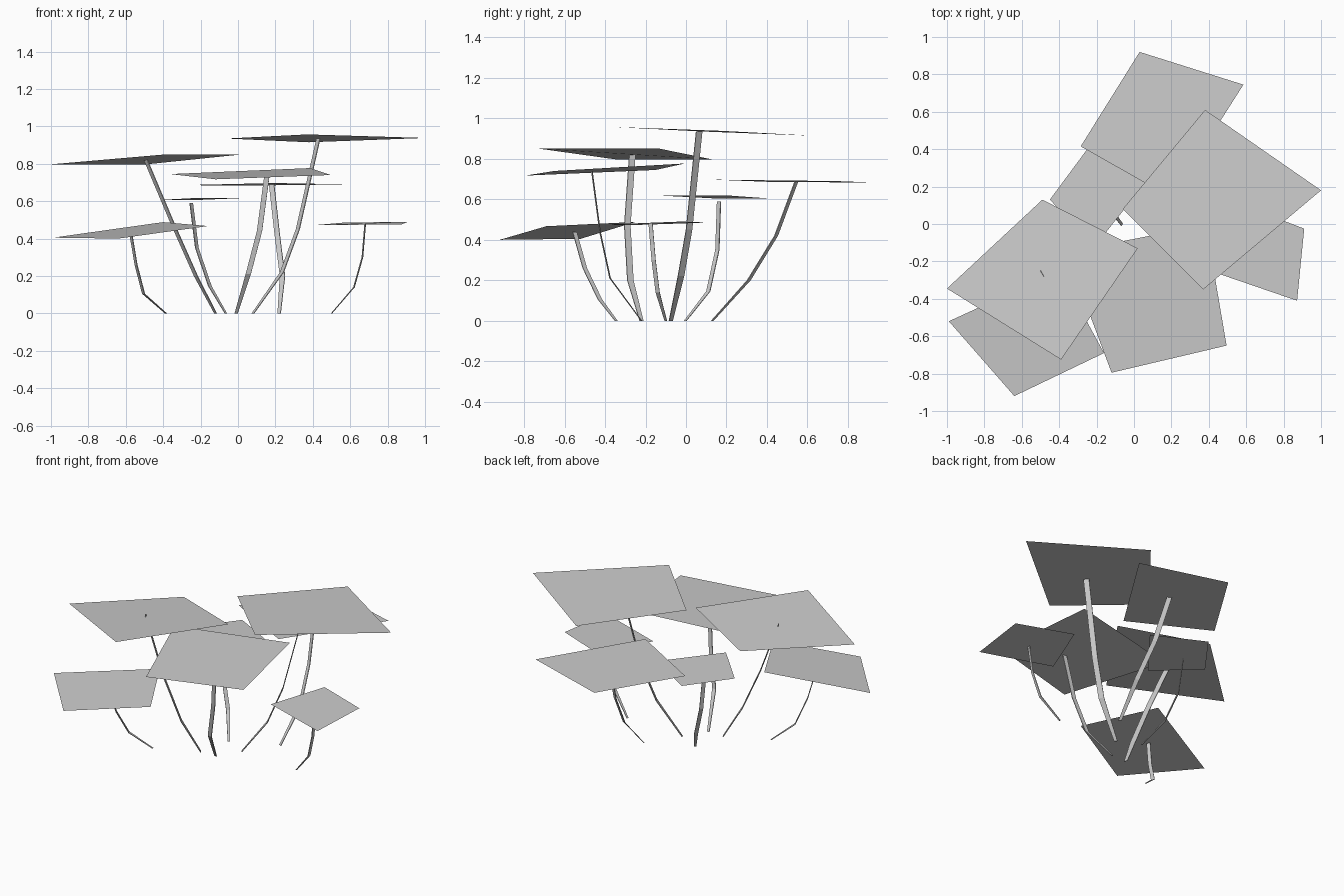
import bpy
from mathutils import Vector


def add_mesh(name, verts, faces):
    mesh = bpy.data.meshes.new(name)
    mesh.from_pydata([tuple(v) for v in verts], [], faces)
    obj = bpy.data.objects.new(name, mesh)
    bpy.context.collection.objects.link(obj)
    return obj


def add_stem(name, path, side, thick=0.005):
    """Thin rectangular strip swept along a path; side = full width vector (x, y)."""
    half = Vector((side[0], side[1], 0)) / 2
    across = Vector((-side[1], side[0], 0)).normalized() * thick / 2
    n = len(path)
    verts, faces = [], []
    for i, p in enumerate(path):
        k = 0.6 + 0.4 * (1 - abs(2 * i / (n - 1) - 1)) if i == 0 else 1.0
        p = Vector(p)
        for a, b in ((-1, -1), (1, -1), (1, 1), (-1, 1)):
            verts.append(p + half * a * k + across * b)
    for i in range(n - 1):
        for j in range(4):
            a, b = 4 * i + j, 4 * i + (j + 1) % 4
            faces.append((a, b, b + 4, a + 4))
    faces += [(3, 2, 1, 0), tuple(range(4 * n - 4, 4 * n))]
    add_mesh(name, verts, faces)


# Leaf cards: four corners each
leaves = {
    "right_upper": [(.38, .61, .915), (-.06, .08, .935), (.37, -.35, .957), (1.0, .18, .938)],
    "left_upper": [(-.49, .13, .797), (-1.0, -.345, .797), (-.39, -.725, .85), (.02, -.13, .85)],
    "back": [(.03, .92, .683), (-.285, .415, .686), (.20, .14, .697), (.585, .745, .69)],
    "back_left": [(-.25, .40, .605), (-.45, .13, .605), (-.21, -.12, .618), (.06, .22, .618)],
    "front": [(.385, -.005, .777), (-.362, -.15, .745), (-.12, -.795, .717), (.495, -.65, .74)],
    "left_lower": [(-.40, -.25, .488), (-.99, -.52, .405), (-.64, -.92, .40), (-.16, -.69, .467)],
    "right_lower": [(.91, -.025, .49), (.56, .11, .485), (.42, -.255, .473), (.872, -.41, .475)],
}
for name, corners in leaves.items():
    add_mesh(name + "_leaf", corners, [(0, 1, 2, 3)])

# Stems: path points and strip width vector
stems = {
    "right_upper": ([(.08, -.075, 0), (.235, -.025, .22), (.32, .015, .45), (.43, .065, .935)], (.018, -.03)),
    "left_upper": ([(-.12, -.22, 0), (-.225, -.275, .2), (-.345, -.29, .47), (-.495, -.265, .825)], (.018, -.03)),
    "back": ([(.22, .13, 0), (.238, .31, .2), (.21, .445, .42), (.18, .545, .688)], (.027, -.015)),
    "back_left": ([(-.065, -.003, 0), (-.15, .11, .145), (-.22, .155, .35), (-.25, .163, .59)], (.016, .018)),
    "front": ([(-.01, -.22, 0), (.055, -.375, .21), (.115, -.425, .44), (.155, -.465, .74)], (.028, -.003)),
    "left_lower": ([(-.385, -.345, 0), (-.505, -.425, .105), (-.545, -.5, .26), (-.575, -.55, .438)], (.012, -.02)),
    "right_lower": ([(.5, -.1, 0), (.62, -.14, .14), (.665, -.16, .3), (.68, -.175, .48)], (.004, .02)),
}
for name, (path, side) in stems.items():
    add_stem(name + "_stem", path, side)
